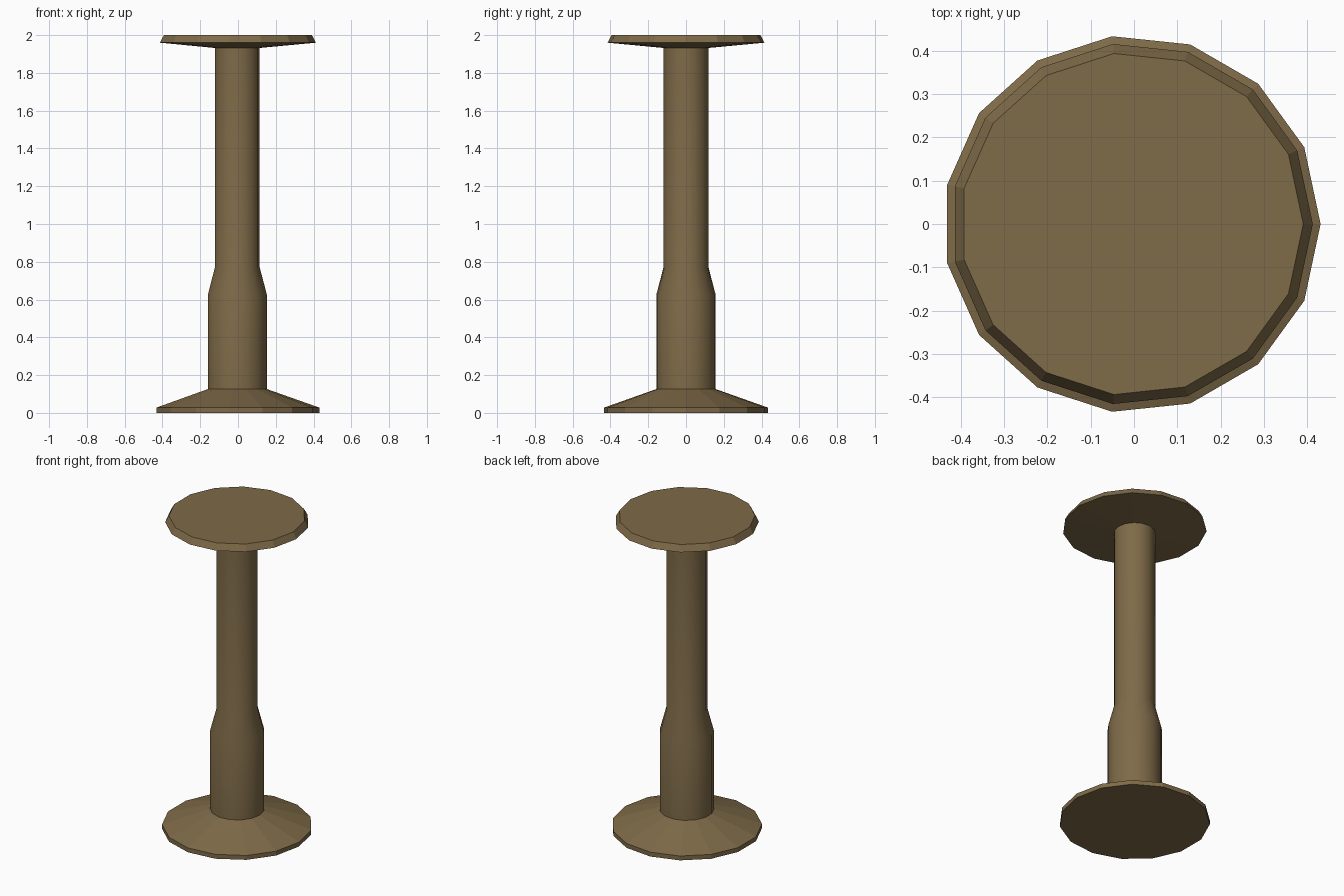
import bpy, bmesh, math

if "Cube" in bpy.data.objects:
    bpy.data.objects.remove(bpy.data.objects["Cube"])

CX = -0.005  # odd-sided rings: shift so the bounds are centred

mat = bpy.data.materials.new("bronze")
mat.diffuse_color = (0.21, 0.145, 0.065, 1)
mat.use_nodes = True
mat.node_tree.nodes["Principled BSDF"].inputs["Base Color"].default_value = mat.diffuse_color


def lathe(name, profile, sides, smooth=False):
    """Closed solid of revolution from (radius, z) points, bottom to top."""
    bm = bmesh.new()
    rings = []
    for r, z in profile:
        rings.append([bm.verts.new((CX + r * math.cos(math.tau * i / sides),
                                    r * math.sin(math.tau * i / sides), z))
                      for i in range(sides)])
    for a, b in zip(rings, rings[1:]):
        for i in range(sides):
            j = (i + 1) % sides
            bm.faces.new((a[i], a[j], b[j], b[i]))
    bm.faces.new(rings[0][::-1])
    bm.faces.new(rings[-1])
    mesh = bpy.data.meshes.new(name)
    bm.to_mesh(mesh)
    bm.free()
    mesh.materials.append(mat)
    obj = bpy.data.objects.new(name, mesh)
    bpy.context.collection.objects.link(obj)
    if smooth:
        bpy.ops.object.select_all(action='DESELECT')
        obj.select_set(True)
        bpy.context.view_layer.objects.active = obj
        bpy.ops.object.shade_smooth_by_angle(angle=math.radians(30))
    return obj


# Flared foot
lathe("foot", [(0.436, 0), (0.436, 0.028), (0.158, 0.126)], 15)
# Stepped column
lathe("column", [(0.158, 0.126), (0.158, 0.625), (0.12, 0.77), (0.12, 1.933)], 15, True)
# Round seat with a sloped rim and shallow conical underside
lathe("seat", [(0.12, 1.932), (0.418, 1.96), (0.396, 2.0)], 15)
